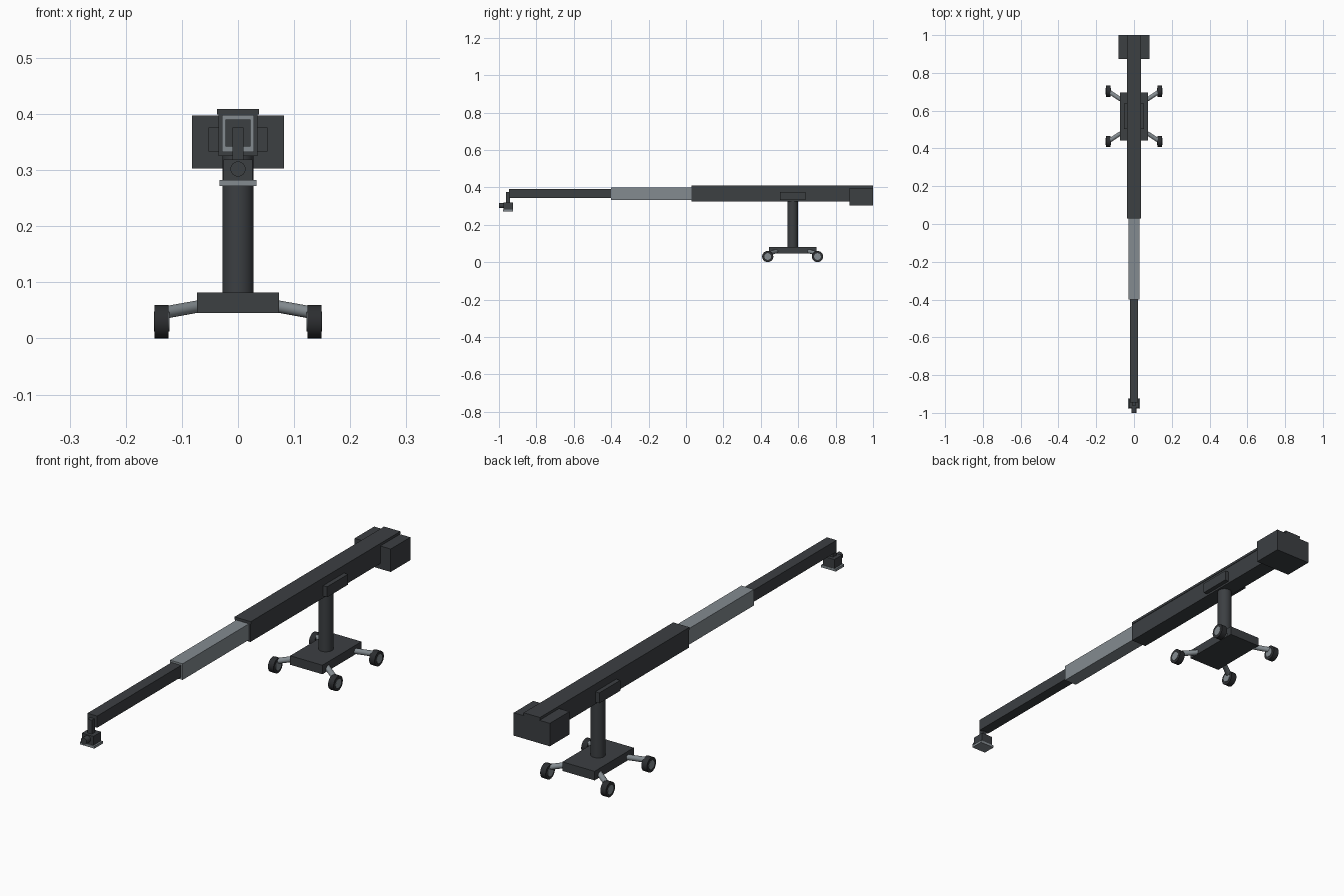
import bpy
from mathutils import Vector

if "Cube" in bpy.data.objects:
    bpy.data.objects.remove(bpy.data.objects["Cube"])


def material(name, rgb):
    m = bpy.data.materials.new(name)
    m.diffuse_color = (*rgb, 1)
    m.use_nodes = True
    m.node_tree.nodes["Principled BSDF"].inputs["Base Color"].default_value = m.diffuse_color
    return m


DARK = material("dark_metal", (0.045, 0.05, 0.055))
RUBBER = material("rubber", (0.025, 0.027, 0.03))
STEEL = material("steel", (0.23, 0.26, 0.28))


def box(name, x, y, z, mat=DARK):
    """Box from (min, max) ranges on each axis."""
    r = (x, y, z)
    bpy.ops.mesh.primitive_cube_add(size=1, location=[(a + b) / 2 for a, b in r])
    o = bpy.context.object
    o.name = name
    o.scale = [b - a for a, b in r]
    bpy.ops.object.transform_apply(location=False, rotation=False, scale=True)
    o.data.materials.append(mat)
    return o


def rod(name, p, q, radius, mat=DARK, sides=24):
    """Cylinder running from p to q."""
    p, q = Vector(p), Vector(q)
    d = q - p
    bpy.ops.mesh.primitive_cylinder_add(vertices=sides, radius=radius, depth=d.length,
                                        location=(p + q) / 2,
                                        rotation=d.to_track_quat('Z', 'Y').to_euler())
    o = bpy.context.object
    o.name = name
    o.data.materials.append(mat)
    bpy.ops.object.shade_smooth_by_angle()
    return o


# Telescoping boom: three nested sections and a cap strip on the outer one
box("outer_boom", (-0.035, 0.035), (0.03, 1.0), (0.325, 0.400))
box("boom_top_cap", (-0.037, 0.037), (0.03, 1.0), (0.399, 0.409))
box("middle_boom", (-0.0285, 0.0285), (-0.40, 0.06), (0.332, 0.398), STEEL)
box("inner_boom", (-0.022, 0.022), (-0.945, -0.37), (0.342, 0.390))

# Counterweight at the rear
box("counterweight", (-0.082, 0.082), (0.873, 1.0), (0.303, 0.397))

# Pedestal
CY = 0.57
box("boom_bracket", (-0.053, 0.053), (CY - 0.068, CY + 0.068), (0.333, 0.376))
rod("column", (0, CY, 0.07), (0, CY, 0.34), 0.028, sides=32)
box("base", (-0.073, 0.073), (CY - 0.127, CY + 0.127), (0.045, 0.082))

# Four legs with wheels
for sx in (-1, 1):
    for sy in (-1, 1):
        tag = ("left" if sx < 0 else "right") + ("_front" if sy < 0 else "_rear")
        wy = CY + sy * 0.133
        rod("leg_" + tag, (sx * 0.06, CY + sy * 0.083, 0.059),
            (sx * 0.132, wy - sy * 0.003, 0.046), 0.011, STEEL, 16)
        rod("wheel_" + tag, (sx * 0.124, wy, 0.03), (sx * 0.149, wy, 0.03), 0.03, RUBBER)
        rod("hub_" + tag, (sx * 0.122, wy, 0.03), (sx * 0.150, wy, 0.03), 0.018, STEEL)

# Head hanging from the boom tip
box("head_hanger", (-0.010, 0.010), (-0.962, -0.940), (0.315, 0.376))
box("head_body", (-0.026, 0.026), (-0.975, -0.925), (0.281, 0.319))
rod("head_lens", (0, -0.96, 0.302), (0, -1.0, 0.302), 0.0135)
box("head_plate", (-0.033, 0.033), (-0.978, -0.924), (0.272, 0.282), STEEL)
